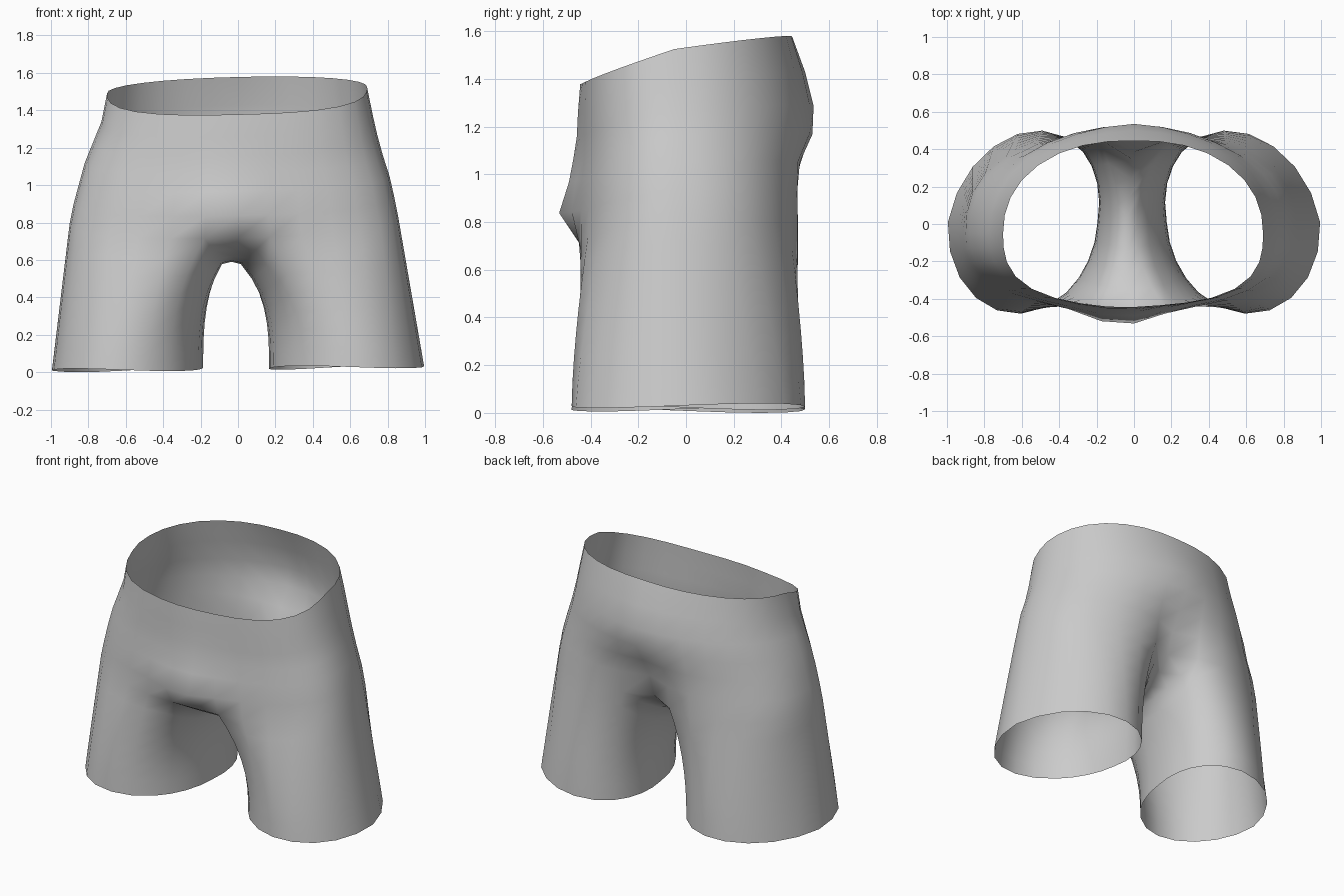
import bpy, bmesh, math

if "Cube" in bpy.data.objects:
    bpy.data.objects.remove(bpy.data.objects["Cube"])

HALF = 16      # segments in half of the torso ring
BRIDGE = 8     # segments across the crotch, front to back
LEG_ROWS = 7
MID_Y = -.05   # y of the widest line of the torso

# torso levels: z front/side/back, width right/left,
# front y centre/body, back y centre/body, squareness front/back
LEVELS = [
    (1.38, 1.51, 1.58, .69, .70, -.445, -.43, .445, .45, 2.8, 2.2),
    (1.26, 1.36, 1.43, .72, .73, -.455, -.435, .50, .49, 2.7, 2.15),
    (1.16, 1.25, 1.29, .745, .775, -.46, -.437, .535, .52, 2.6, 2.1),
    (1.07, 1.14, 1.17, .775, .82, -.475, -.44, .53, .525, 2.5, 2.1),
    (.97, 1.03, 1.05, .81, .85, -.495, -.45, .46, .505, 2.5, 2.2),
    (.84, .92, .92, .835, .88, -.54, -.455, .385, .495, 2.5, 2.4),
    (.72, .82, .77, .855, .90, -.45, -.455, .34, .495, 2.6, 2.5),
]


def mix(a, b, t):
    return a + (b - a) * t


def torso_point(level, angle):
    zf, zs, zb, xr, xl, fc, fb, bc, bb, nf, nb = level
    c, s = math.cos(angle), math.sin(angle)
    front = s < 0
    n = nf if front else nb
    r = (abs(c) ** n + abs(s) ** n) ** (-1 / n)
    x = c * r * (xr if c > 0 else xl)
    # the centre line bulges in front and dips into a cleft behind
    if front:
        depth = fb + math.exp(-((x + .07) / .22) ** 2) * (fc - fb)
    else:
        depth = bb + math.exp(-(x / .18) ** 2) * (bc - bb)
    y = MID_Y + abs(s * r) * (depth - MID_Y)
    z = mix(zs, zf if front else zb, min(1, abs(s * r)))
    return (x, y, z + .025 * x)


bm = bmesh.new()


def skin(upper, lower, closed=True):
    for i in range(len(upper) - (not closed)):
        j = (i + 1) % len(upper)
        bm.faces.new((lower[i], lower[j], upper[j], upper[i]))


# torso, from the waist opening down
ring = None
for level in LEVELS:
    new = [bm.verts.new(torso_point(level, -math.pi / 2 + math.pi * i / HALF))
           for i in range(2 * HALF)]
    if ring:
        skin(ring, new)
    ring = new

# crotch saddle: left edge, middle and right edge, running front to back
lines = []
for k in (-1, 0, 1):
    front, back = ring[k], ring[HALF - k]
    line = [front]
    for i in range(1, BRIDGE):
        t = i / BRIDGE
        q = abs(2 * t - 1)
        end = front.co if t < .5 else back.co
        z = mix(.592 - .012 * abs(k), end.z, q ** 2.2)
        x = mix(-.035 + .05 * k, end.x, q ** 2.2)
        line.append(bm.verts.new((x, mix(front.co.y, back.co.y, t), z)))
    lines.append(line + [back])
skin(lines[1], lines[0], False)
skin(lines[2], lines[1], False)

# legs, each starting from its part of the torso ring plus a saddle edge
OUT = HALF - 2
for side in (1, -1):
    if side > 0:
        top = ring[1:HALF] + lines[2][-2:0:-1]
        inner, outer = .17, 1.0
    else:
        top = ring[HALF + 1:] + lines[0][1:-1]
        inner, outer = .19, 1.0
    cx, rx = side * (inner + outer) / 2, (outer - inner) / 2 - .005
    turn = 0 if side > 0 else math.pi
    prev = top
    for row in range(1, LEG_ROWS + 1):
        f = row / LEG_ROWS
        new = []
        for i, v in enumerate(top):
            if i <= OUT:
                deg = mix(-130, 130, i / OUT)
            else:
                deg = mix(130, 230, (i - OUT) / BRIDGE)
            a = math.radians(deg) + turn
            c, s = math.cos(a), math.sin(a)
            # inner thigh opens quickly, outer thigh tapers evenly
            blend = 1 - (1 - f) ** (1 + 2 * ((1 - side * c) / 2) ** 2)
            shear = .085 if s > 0 else .03
            hem_x = cx + rx * c - side * shear * s
            hem_y = .01 + .49 * s
            hem_z = .022 + .012 * hem_x + .01 * math.sin(2 * a)
            new.append(bm.verts.new((mix(v.co.x, hem_x, blend),
                                     mix(v.co.y, hem_y, blend),
                                     mix(v.co.z, hem_z, f))))
        skin(prev, new)
        prev = new

# rest the lowest hem point on the ground
low = min(v.co.z for v in bm.verts)
for v in bm.verts:
    v.co.z -= low

mesh = bpy.data.meshes.new("shorts")
bm.to_mesh(mesh)
bm.free()
for p in mesh.polygons:
    p.use_smooth = True
grey = bpy.data.materials.new("plain grey")
grey.diffuse_color = (.6, .6, .6, 1)
grey.use_nodes = True
grey.node_tree.nodes["Principled BSDF"].inputs["Base Color"].default_value = grey.diffuse_color
mesh.materials.append(grey)
shorts = bpy.data.objects.new("shorts", mesh)
bpy.context.collection.objects.link(shorts)
